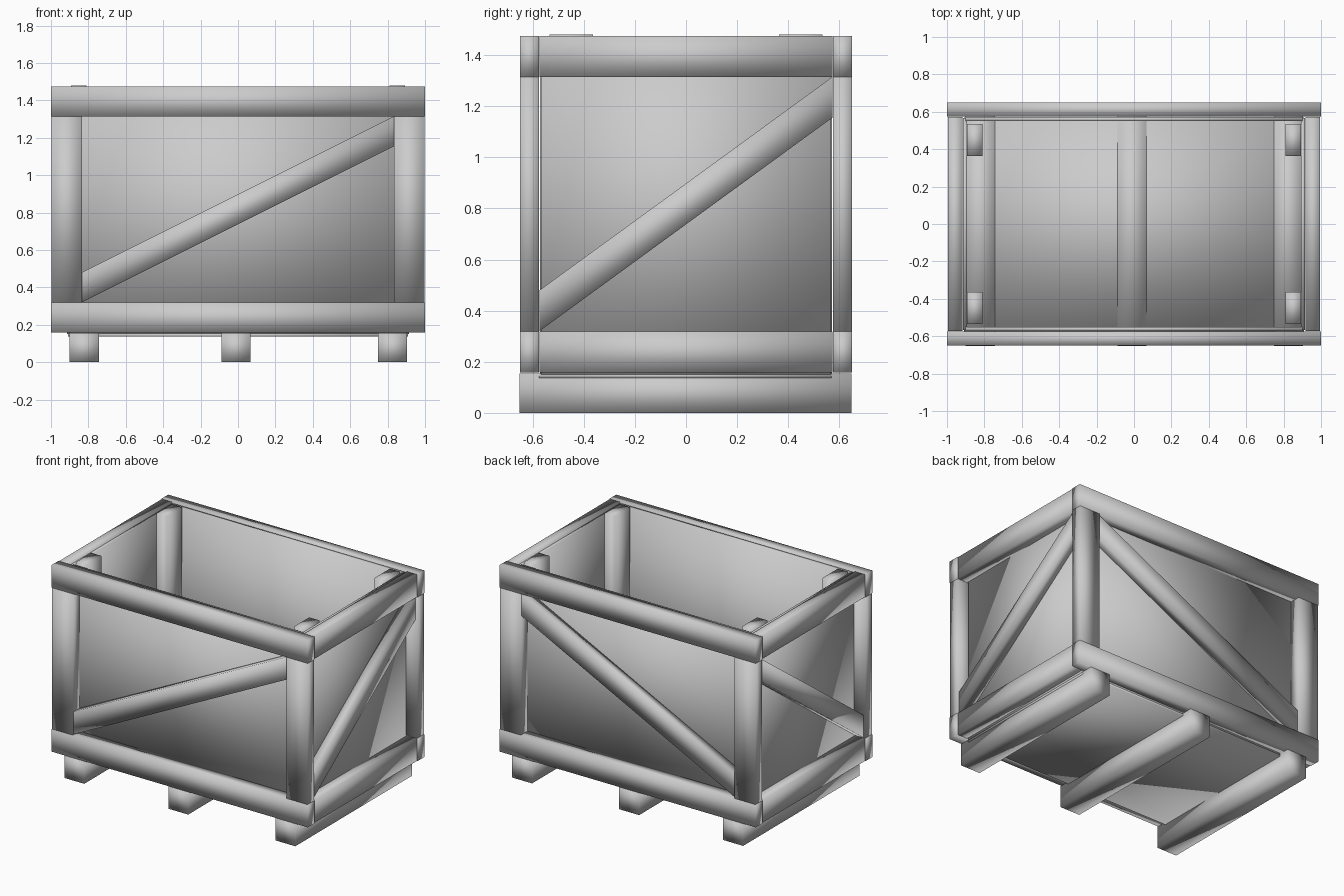
import bpy, bmesh

if "Cube" in bpy.data.objects:
    bpy.data.objects.remove(bpy.data.objects["Cube"])

# eight-cornered prism: four (a, z) points in a wall plane, extruded through depth
def prism(name, pts, d0, d1, axis):
    bm = bmesh.new()
    rings = []
    for d in (d0, d1):
        rings.append([bm.verts.new((a, d, z) if axis == 'y' else (d, a, z)) for a, z in pts])
    bm.faces.new(rings[0])
    bm.faces.new(rings[1][::-1])
    for i in range(4):
        j = (i + 1) % 4
        bm.faces.new((rings[0][i], rings[1][i], rings[1][j], rings[0][j]))
    bmesh.ops.recalc_face_normals(bm, faces=bm.faces)
    me = bpy.data.meshes.new(name)
    bm.to_mesh(me)
    bm.free()
    for p in me.polygons:   # fully smooth boxes give the soft rounded look
        p.use_smooth = True
    ob = bpy.data.objects.new(name, me)
    bpy.context.collection.objects.link(ob)
    return ob

def box(name, x0, x1, y0, y1, z0, z1):
    return prism(name, [(x0, z0), (x1, z0), (x1, z1), (x0, z1)], y0, y1, 'y')

def brace(name, a, d0, d1, axis):
    return prism(name, [(-a, 0.32), (a, 1.155), (a, 1.315), (-a, 0.48)], d0, d1, axis)

LOW, HIGH = (0.158, 0.318), (1.315, 1.475)

# front and back frames: rails, corner posts, diagonal, panel
for side, s in (("front", -1), ("back", 1)):
    y0, y1 = sorted((s * 0.575, s * 0.65))
    for level, (z0, z1) in (("bottom", LOW), ("top", HIGH)):
        box(f"{side}_{level}_rail", -1, 1, y0, y1, z0, z1)
    for end, t in (("left", -1), ("right", 1)):
        x0, x1 = sorted((t * 0.835, t * 0.997))
        box(f"{side}_{end}_post", x0, x1, y0, y1, 0.318, 1.315)
    d0, d1 = sorted((s * 0.575, s * 0.64))
    brace(f"{side}_diagonal", 0.835, d0, d1, 'y')
    p0, p1 = sorted((s * 0.55, s * 0.572))
    box(f"{side}_panel", -0.9, 0.9, p0, p1, 0.15, 1.468)

# left and right frames: short rails, diagonal, panel, inner battens
for side, s in (("left", -1), ("right", 1)):
    x0, x1 = sorted((s * 0.918, s * 0.995))
    for level, (z0, z1) in (("bottom", LOW), ("top", HIGH)):
        box(f"{side}_{level}_rail", x0, x1, -0.573, 0.573, z0, z1)
    d0, d1 = sorted((s * 0.918, s * 0.985))
    brace(f"{side}_diagonal", 0.573, d0, d1, 'x')
    p0, p1 = sorted((s * 0.893, s * 0.913))
    box(f"{side}_panel", p0, p1, -0.568, 0.568, 0.15, 1.468)
    b0, b1 = sorted((s * 0.81, s * 0.892))
    for end, t in (("front", -1), ("back", 1)):
        y0, y1 = sorted((t * 0.363, t * 0.535))
        box(f"{side}_{end}_inner_batten", b0, b1, y0, y1, 0.152, 1.48)

# floor board and three skids
box("floor", -0.908, 0.908, -0.575, 0.57, 0.137, 0.153)
for name, x in (("left", -0.822), ("middle", -0.01), ("right", 0.826)):
    box(f"{name}_skid", x - 0.078, x + 0.078, -0.652, 0.648, 0, 0.155)
